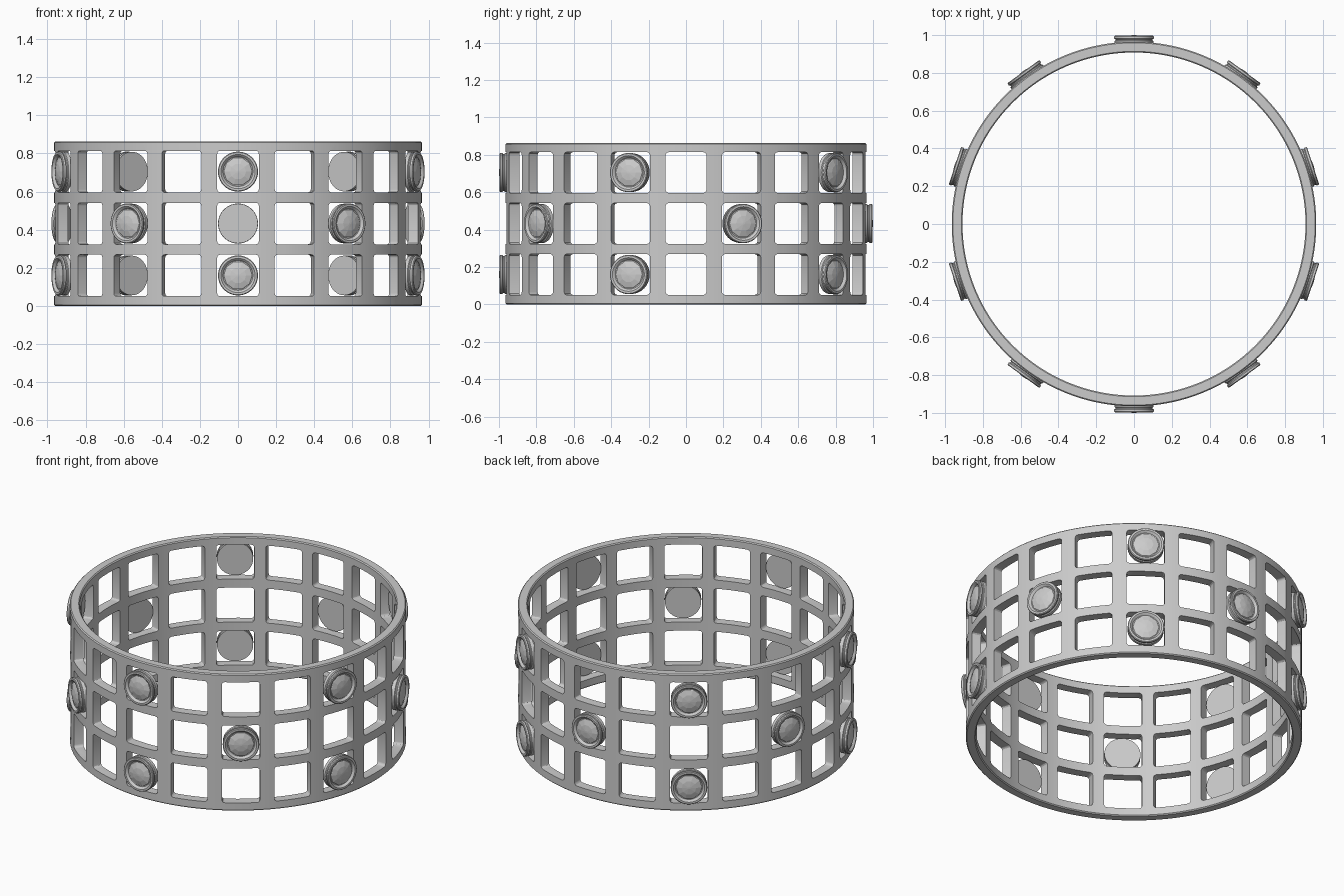
import bpy
from math import sin, cos, pi, radians

if "Cube" in bpy.data.objects:
    bpy.data.objects.remove(bpy.data.objects["Cube"])

OUT, INN, H = 0.965, 0.908, 0.863
ROWS = (0.16, 0.4325, 0.705)


def new_object(name, verts, faces):
    me = bpy.data.meshes.new(name)
    me.from_pydata(verts, [], faces)
    me.update()
    ob = bpy.data.objects.new(name, me)
    bpy.context.collection.objects.link(ob)
    return ob


def smooth(ob, angle=30):
    bpy.ops.object.select_all(action='DESELECT')
    ob.select_set(True)
    bpy.context.view_layer.objects.active = ob
    bpy.ops.object.shade_smooth_by_angle(angle=radians(angle))


def place(u, v, r, a, z):
    # u across, v up, r outward; angle 0 faces the front (-y)
    return (u * cos(a) + r * sin(a), u * sin(a) - r * cos(a), z + v)


# band: chamfered rectangle swept round the z axis
c = 0.006
prof = [(INN + c, 0), (OUT - c, 0), (OUT, c), (OUT, H - c),
        (OUT - c, H), (INN + c, H), (INN, H - c), (INN, c)]
N, P = 160, len(prof)
verts = [place(0, 0, r, 2 * pi * (i + 0.5) / N, z) for i in range(N) for r, z in prof]
faces = [(i * P + j, (i + 1) % N * P + j, (i + 1) % N * P + (j + 1) % P, i * P + (j + 1) % P)
         for i in range(N) for j in range(P)]
band = new_object("lattice_band", verts, faces)

# window cutters: rounded squares, 20 columns by 3 rows
hw, rad = 0.109, 0.016
outline = []
for k, (sx, sy) in enumerate(((1, 1), (-1, 1), (-1, -1), (1, -1))):
    for s in range(4):
        t = k * pi / 2 + s * pi / 6
        outline.append((sx * (hw - rad) + rad * cos(t), sy * (hw - rad) + rad * sin(t)))
M = len(outline)
cv, cf = [], []
for col in range(20):
    for z in ROWS:
        b, a = len(cv), col * pi / 10
        cv += [place(u, v, r, a, z) for r in (0.85, 1.05) for u, v in outline]
        cf += [(b + i, b + (i + 1) % M, b + M + (i + 1) % M, b + M + i) for i in range(M)]
        cf += [tuple(b + i for i in reversed(range(M))), tuple(b + M + i for i in range(M))]
cutter = new_object("window_cutter", cv, cf)
cutter.hide_render = True
mod = band.modifiers.new("windows", 'BOOLEAN')
mod.operation = 'DIFFERENCE'
mod.solver = 'EXACT'
mod.object = cutter
bpy.context.view_layer.objects.active = band
bpy.ops.object.modifier_apply(modifier=mod.name)
bpy.data.objects.remove(cutter)
smooth(band)


def lathe(name, profile, sides, a, z):
    # closed at both ends by n-gons; profile is (radius, outward distance)
    vs = [place(q * cos(2 * pi * i / sides), q * sin(2 * pi * i / sides), r, a, z)
          for q, r in profile for i in range(sides)]
    fs = [(k * sides + i, k * sides + (i + 1) % sides,
           (k + 1) * sides + (i + 1) % sides, (k + 1) * sides + i)
          for k in range(len(profile) - 1) for i in range(sides)]
    last = (len(profile) - 1) * sides
    fs += [tuple(reversed(range(sides))), tuple(range(last, last + sides))]
    return new_object(name, vs, fs)


# studs: bezel cup with a faceted stone, alternating outer rows and middle row
BEZEL = [(0.104, 0.948), (0.104, 0.968), (0.099, 0.972), (0.099, 0.978), (0.105, 0.983),
         (0.105, 0.993), (0.101, 0.997), (0.090, 0.997), (0.083, 0.991), (0.078, 0.984)]
STONE = [(0.079, 0.980), (0.072, 0.987), (0.042, 0.996), (0.006, 1.0)]
for k in range(10):
    for z in ((ROWS[0], ROWS[2]) if k % 2 == 0 else (ROWS[1],)):
        a = k * pi / 5
        smooth(lathe("stud_bezel", BEZEL, 40, a, z))
        lathe("stud_stone", STONE, 10, a, z)
